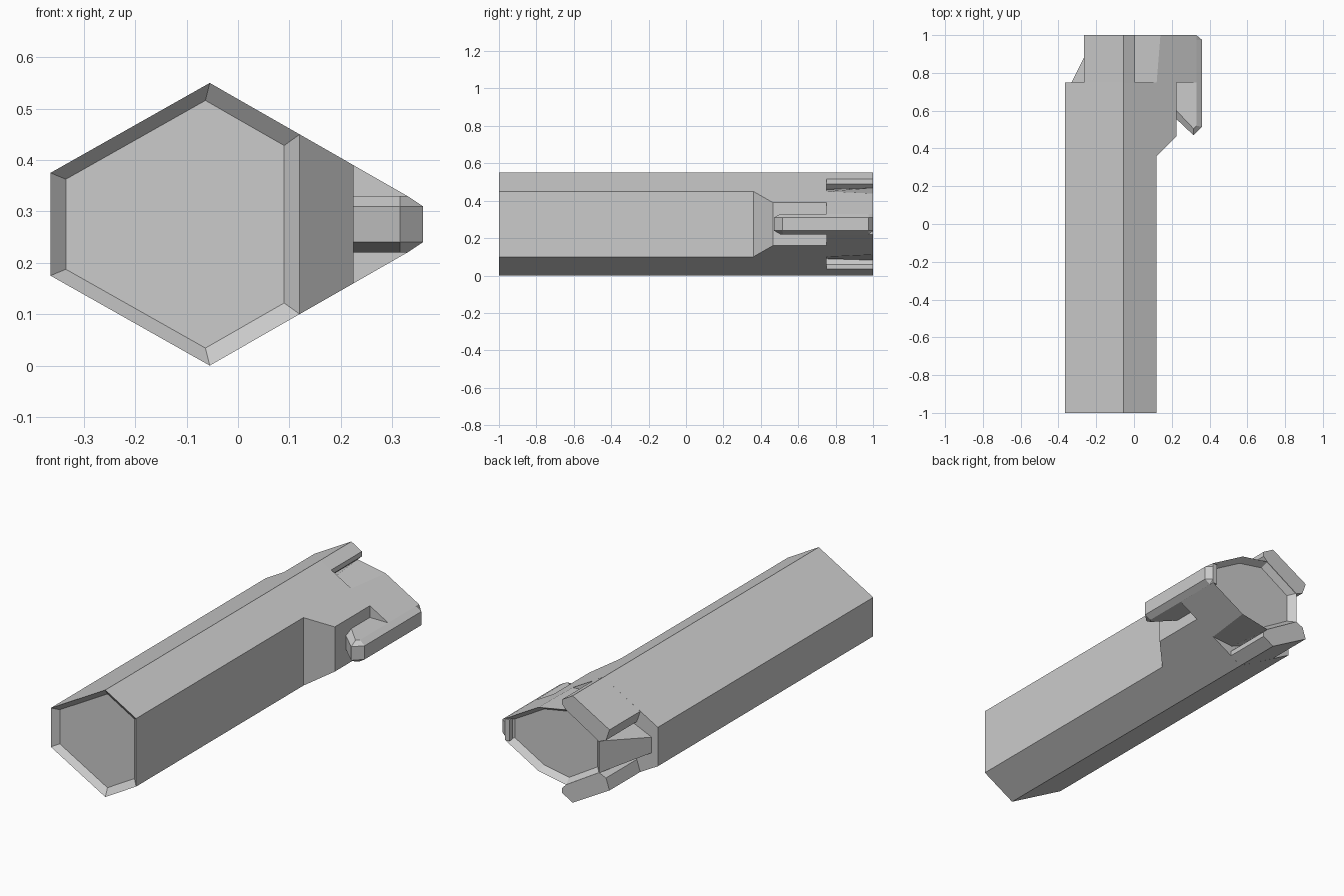
import bpy, bmesh
from mathutils import Vector

if "Cube" in bpy.data.objects:
    bpy.data.objects.remove(bpy.data.objects["Cube"])

MID = 0.275  # height of the horizontal symmetry plane


def loft(name, rings):
    """Closed solid through matching rings of 3D points."""
    bm = bmesh.new()
    rows = [[bm.verts.new(p) for p in ring] for ring in rings]
    n = len(rows[0])
    for a, b in zip(rows, rows[1:]):
        for i in range(n):
            j = (i + 1) % n
            bm.faces.new((a[i], a[j], b[j], b[i]))
    bm.faces.new(rows[0])
    bm.faces.new(rows[-1][::-1])
    bmesh.ops.recalc_face_normals(bm, faces=bm.faces)
    me = bpy.data.meshes.new(name)
    bm.to_mesh(me)
    bm.free()
    ob = bpy.data.objects.new(name, me)
    bpy.context.collection.objects.link(ob)
    return ob


def at_y(profile, y):
    return [Vector((x, y, z)) for x, z in profile]


def flip(profile):
    return [(x, 2 * MID - z) for x, z in profile]


def mirrored(half):
    """Upper half profile completed with its reflection below."""
    return half + flip(half)[::-1]


def shrink(profile, cx, k):
    return [(cx + (x - cx) * k, MID + (z - MID) * k) for x, z in profile]


def slope(x):
    """Height of the upper right slanted plane."""
    return 0.55 - (x + 0.055) * 0.572


def body(r):
    return mirrored([(r, slope(r)), (-0.055, 0.55), (-0.365, 0.375)])


# Long six-sided body: recessed front, flared on the right near the rear
narrow, wide = body(0.12), body(0.225)
inner = shrink(narrow, -0.123, 0.876)
loft("body", [at_y(inner, -0.97), at_y(narrow, -1), at_y(narrow, 0.36),
              at_y(wide, 0.465), at_y(wide, 0.75)])

# Rear core: tapers on the left, ends in a shallow recess
core_front = mirrored([(0.33, slope(0.33)), (0.12, slope(0.12)), (0.0, 0.46), (-0.33, 0.315)])
core_back = mirrored([(0.33, slope(0.33)), (0.14, slope(0.14)), (-0.02, 0.468), (-0.205, 0.357)])
loft("rear_core", [at_y(core_front, 0.75), at_y(core_back, 1),
                   at_y(shrink(core_back, 0.06, 0.88), 0.965)])

# Upper and lower rear rails
rail = [(-0.055, 0.55), (0.005, 0.515), (0.005, 0.49), (-0.02, 0.466),
        (-0.205, 0.355), (-0.245, 0.372), (-0.265, 0.431)]
for name, prof in (("upper_rail", rail), ("lower_rail", flip(rail))):
    loft(name, [at_y(prof, 0.74), at_y(prof, 1)])

# Hooked side lug with chamfered edges
outer = [(0.2, 0.58), (0.225, 0.555), (0.315, 0.47), (0.36, 0.515), (0.36, 0.975),
         (0.33, 1.0), (0.305, 1.0), (0.305, 0.9), (0.2, 0.8)]
inset = [(0.2, 0.625), (0.225, 0.6), (0.315, 0.505), (0.33, 0.52), (0.33, 0.975),
         (0.33, 1.0), (0.305, 1.0), (0.305, 0.9), (0.2, 0.8)]
levels = [(inset, 0.22), (outer, 0.24), (outer, 0.31), (inset, 0.33)]
loft("side_lug", [[Vector((x, y, z)) for x, y in poly] for poly, z in levels])
